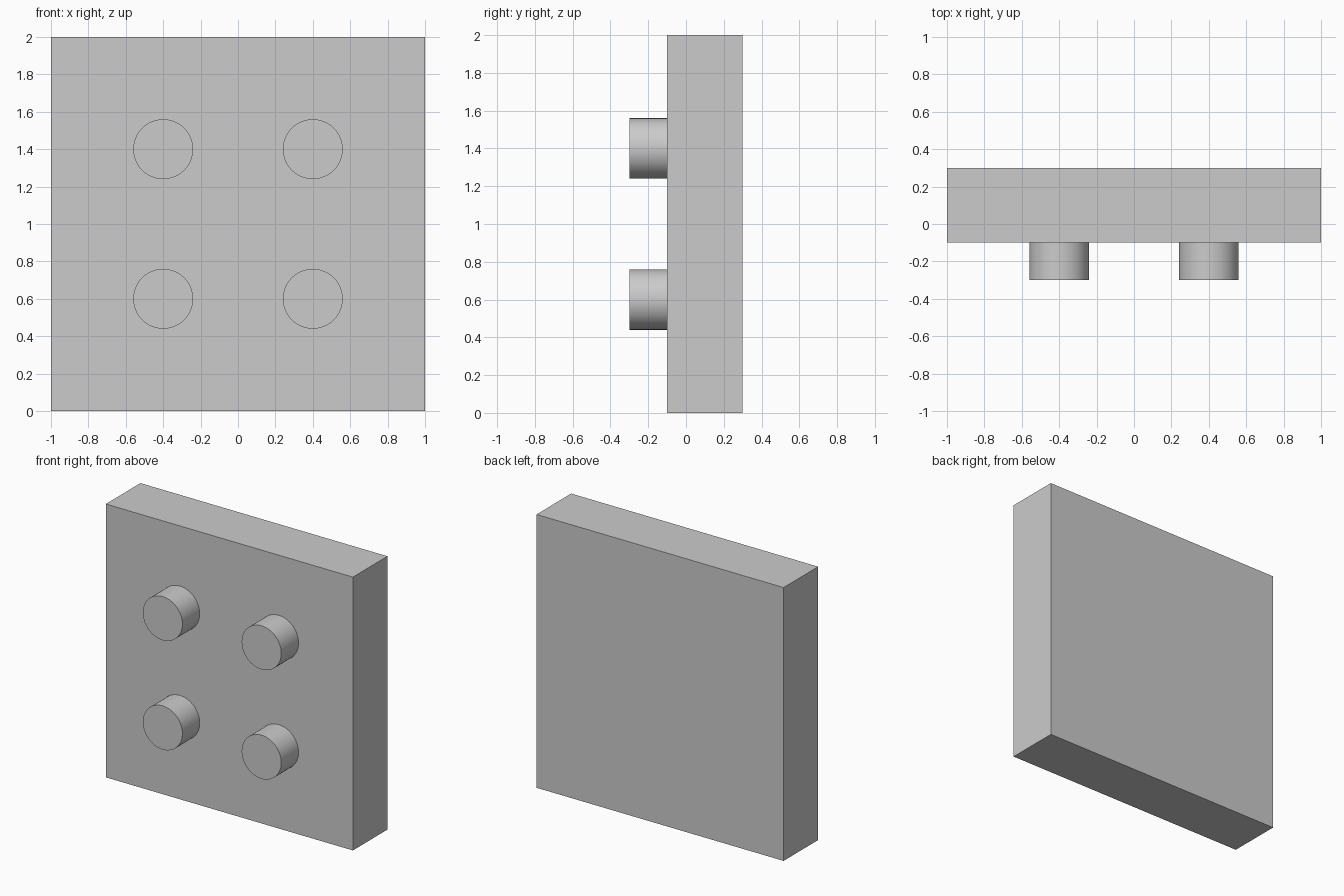
import bpy
from math import radians

if "Cube" in bpy.data.objects:
    bpy.data.objects.remove(bpy.data.objects["Cube"])

# Square slab standing upright
bpy.ops.mesh.primitive_cube_add(size=1, location=(0, 0.1, 1))
plate = bpy.context.object
plate.name = "plate"
plate.scale = (2, 0.4, 2)
bpy.ops.object.transform_apply(location=False, rotation=False, scale=True)


# Round studs on the front face, slightly sunk into the slab
def add_stud(name, x, z, front=-0.3, back=-0.09):
    bpy.ops.mesh.primitive_cylinder_add(
        vertices=64, radius=0.16, depth=back - front,
        location=(x, (front + back) / 2, z), rotation=(radians(90), 0, 0))
    stud = bpy.context.object
    stud.name = name
    bpy.ops.object.shade_smooth_by_angle(angle=radians(30))


for row, z in (("lower", 0.6), ("upper", 1.4)):
    for side, x in (("left", -0.4), ("right", 0.4)):
        add_stud(f"{row}_{side}_stud", x, z)
